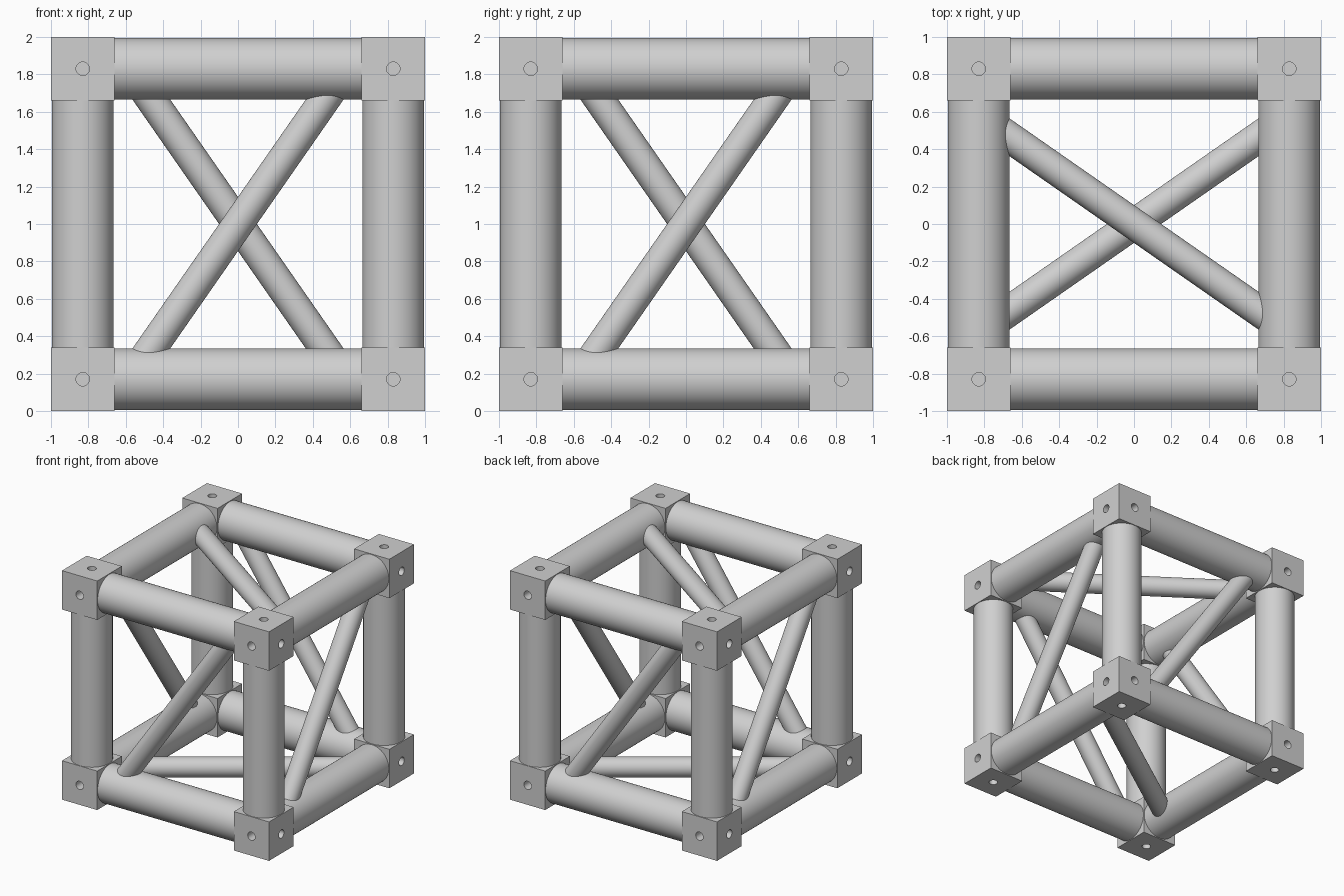
import bpy, bmesh, math
from mathutils import Vector, Matrix

if "Cube" in bpy.data.objects:
    bpy.data.objects.remove(bpy.data.objects["Cube"])

C = 0.83          # centre line of bars and corner blocks
HALF = 0.17       # half size of a corner block
BAR_R = 0.165
STRUT_R = 0.083
HOLE_R, HOLE_DEPTH = 0.036, 0.10
MID = Vector((0, 0, 1))

grey = bpy.data.materials.new("light_grey")
grey.diffuse_color = (0.63, 0.63, 0.63, 1)
grey.use_nodes = True
grey.node_tree.nodes["Principled BSDF"].inputs["Base Color"].default_value = grey.diffuse_color


def add_rod(bm, a, b, r, sides):
    """Capped cylinder from a to b, smooth sides and flat caps."""
    a, b = Vector(a), Vector(b)
    d = b - a
    m = Matrix.Translation((a + b) / 2) @ d.to_track_quat('Z', 'Y').to_matrix().to_4x4()
    bmesh.ops.create_cone(bm, cap_ends=True, segments=sides, radius1=r,
                          radius2=r, depth=d.length, matrix=m)
    for f in bm.faces:
        f.smooth = len(f.verts) == 4


def finish(bm, name):
    me = bpy.data.meshes.new(name)
    bm.to_mesh(me)
    bm.free()
    me.materials.append(grey)
    ob = bpy.data.objects.new(name, me)
    ob.location = MID
    bpy.context.collection.objects.link(ob)
    return ob


def rod(name, a, b, r):
    bm = bmesh.new()
    add_rod(bm, a, b, r, 64)
    return finish(bm, name)


# corner block with a blind hole in each outer face, mirrored to all corners
bm = bmesh.new()
bmesh.ops.create_cube(bm, size=2 * HALF, matrix=Matrix.Translation((C, C, C)))
blocks = finish(bm, "corner_blocks")

bm = bmesh.new()
for axis in range(3):
    a, b = Vector((C, C, C)), Vector((C, C, C))
    a[axis], b[axis] = 1 - HOLE_DEPTH, 1.05
    add_rod(bm, a, b, HOLE_R, 32)
cutter = finish(bm, "hole_cutter")
cutter.hide_render = True

cut = blocks.modifiers.new("holes", 'BOOLEAN')
cut.operation = 'DIFFERENCE'
cut.solver = 'EXACT'
cut.object = cutter
mir = blocks.modifiers.new("corners", 'MIRROR')
mir.use_axis = (True, True, True)
mir.use_mirror_merge = False
bpy.context.view_layer.objects.active = blocks
for mod in ("holes", "corners"):
    bpy.ops.object.modifier_apply(modifier=mod)
bpy.data.objects.remove(cutter)

# twelve edge bars, four along each axis
for axis in range(3):
    u, v = (axis + 1) % 3, (axis + 2) % 3
    for su in (-1, 1):
        for sv in (-1, 1):
            p = Vector()
            p[u], p[v] = su * C, sv * C
            q = p.copy()
            p[axis], q[axis] = -C + HALF - 0.02, C - HALF + 0.02
            rod("edge_bar_" + "xyz"[axis], p, q, BAR_R)

# one diagonal strut per side: long run 0.83, short run 0.578
S = 0.578
struts = {
    "front_strut":  ((-S, -C, -C), (S, -C, C)),
    "back_strut":   ((S, C, -C), (-S, C, C)),
    "right_strut":  ((C, -S, -C), (C, S, C)),
    "left_strut":   ((-C, S, -C), (-C, -S, C)),
    "top_strut":    ((-C, S, C), (C, -S, C)),
    "bottom_strut": ((-C, -S, -C), (C, S, -C)),
}
for name, (a, b) in struts.items():
    rod(name, a, b, STRUT_R)
